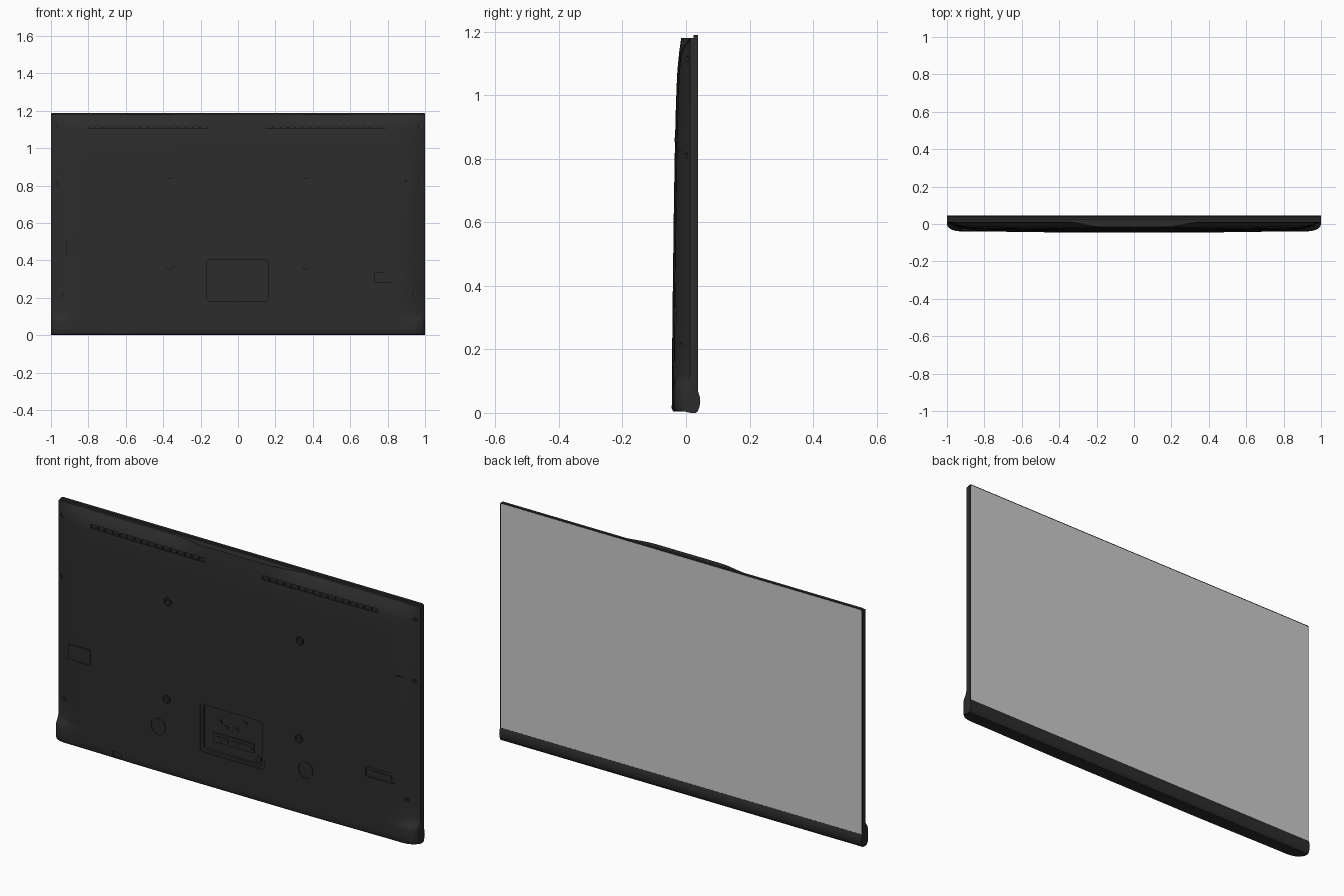
import bpy, bmesh, math
from mathutils import Matrix

if "Cube" in bpy.data.objects:
    bpy.data.objects.remove(bpy.data.objects["Cube"])

black = bpy.data.materials.new("black_plastic")
black.diffuse_color = (0.025, 0.025, 0.025, 1)
black.use_nodes = True
black.node_tree.nodes["Principled BSDF"].inputs["Base Color"].default_value = black.diffuse_color


def lerp(a, b, t):
    return a + (b - a) * t


def smooth(a, b, v):
    t = max(0, min(1, (v - a) / (b - a)))
    return t * t * (3 - 2 * t)


# Depth of the rear cover: centre profile, soft sides, square foot, top hump
PROFILE = [(0, -.045), (.2, -.0437), (.6, -.039), (.85, -.035), (1.0, -.031),
           (1.08, -.027), (1.14, -.021), (1.18, -.015)]


def back_y(x, z):
    for (z0, y0), (z1, y1) in zip(PROFILE, PROFILE[1:]):
        if z <= z1:
            y = lerp(y0, y1, (z - z0) / (z1 - z0))
            break
    y += .006 * smooth(.35, .95, abs(x))
    up = smooth(.075, .12, z)
    dx = 1 - abs(x)
    tl, tu = min(dx / .07, 1), min(dx / .16, 1)
    low = lerp(0, y, math.sqrt(1 - (1 - tl) ** 2))
    high = lerp(.012, y, 1 - (1 - tu) ** 2)
    y = lerp(low, high, up)
    tz = min(max(1.18 - z, 0) / .07, 1)
    edge = lerp(.012, y, 1 - (1 - tz) ** 2)
    hump = 1 - smooth(.18, .36, abs(x))
    y = lerp(edge, y, hump)
    return y + .004 * (1 - smooth(.005, .014, z))


def finish(name, bm, mat=black, angle=30):
    bmesh.ops.recalc_face_normals(bm, faces=bm.faces)
    me = bpy.data.meshes.new(name)
    bm.to_mesh(me)
    bm.free()
    ob = bpy.data.objects.new(name, me)
    bpy.context.collection.objects.link(ob)
    if mat:
        me.materials.append(mat)
    shade(ob, angle)
    return ob


def shade(ob, angle=30):
    bpy.ops.object.select_all(action='DESELECT')
    ob.select_set(True)
    bpy.context.view_layer.objects.active = ob
    bpy.ops.object.shade_smooth_by_angle(angle=math.radians(angle))


def add_box(bm, x0, x1, y0, y1, z0, z1, r=0):
    m = Matrix.Translation(((x0 + x1) / 2, (y0 + y1) / 2, (z0 + z1) / 2))
    m = m @ Matrix.Diagonal((x1 - x0, y1 - y0, z1 - z0, 1))
    vs = bmesh.ops.create_cube(bm, size=1, matrix=m)['verts']
    if r:
        es = {e for v in vs for e in v.link_edges
              if abs(e.verts[0].co.y - e.verts[1].co.y) > 1e-5}
        bmesh.ops.bevel(bm, geom=list(es), offset=r, segments=4, affect='EDGES', profile=.5)


def add_disc(bm, x, z, r, y0, y1, n=32):
    m = Matrix.Translation((x, (y0 + y1) / 2, z)) @ Matrix.Rotation(math.pi / 2, 4, 'X')
    bmesh.ops.create_cone(bm, cap_ends=True, segments=n, radius1=r, radius2=r,
                          depth=y1 - y0, matrix=m)


def cut(ob, bm):
    cutter = finish("cutter", bm, None)
    cutter.hide_render = True
    mod = ob.modifiers.new("cut", 'BOOLEAN')
    mod.operation, mod.solver, mod.object = 'DIFFERENCE', 'EXACT', cutter
    bpy.context.view_layer.objects.active = ob
    bpy.ops.object.modifier_apply(modifier=mod.name)
    bpy.data.objects.remove(cutter)


# Rear cover surface, closed at the front
half = [.1, .18, .22, .26, .3, .36, .45, .55, .65, .75, .84, .87, .9, .92, .935, .95,
        .965, .98, .99, .996, 1]
xs = [-x for x in reversed(half)] + [0] + half
zs = [.005, .009, .014, .04, .075, .085, .097, .108, .12, .2, .3, .4, .5, .6, .7, .8, .9,
      .97, 1.03, 1.08, 1.11, 1.125, 1.14, 1.153, 1.164, 1.172, 1.177, 1.18]
bm = bmesh.new()
grid = [[bm.verts.new((x, back_y(x, z), z)) for x in xs] for z in zs]
for a, b in zip(grid, grid[1:]):
    for i in range(len(xs) - 1):
        bm.faces.new((a[i], a[i + 1], b[i + 1], b[i]))
rim = [e for e in bm.edges if e.is_boundary]
ext = bmesh.ops.extrude_edge_only(bm, edges=rim)['geom']
for v in (g for g in ext if isinstance(g, bmesh.types.BMVert)):
    v.co.y = .026
bmesh.ops.holes_fill(bm, edges=[e for e in bm.edges if e.is_boundary], sides=0)
cover = finish("rear_cover", bm)

# Shallow cuts: vents, mounts, hatch, foot covers, grooves, bay step
MOUNTS = [(sx * .365, z) for sx in (-1, 1) for z in (.375, .86)]
FEET = [(-.41, .23), (.405, .23)]
SCREWS = [(sx * .975, z) for sx in (-1, 1) for z in (.81, 1.115)] + [(.945, .215), (-.945, .215)]
bm = bmesh.new()
for start in (-.8, .15):
    for i in range(16):
        x = start + i * .04
        y = back_y(x + .017, 1.115)
        add_box(bm, x, x + .034, y - .03, y + .008, 1.105, 1.125)
for x, z in MOUNTS:
    add_disc(bm, x, z, .021, -.08, back_y(x, z) + .008)
for x, z in FEET:
    add_disc(bm, x, z, .041, -.08, back_y(x, z) + .004, 48)
for x, z in SCREWS:
    add_disc(bm, x, z, .009, -.08, back_y(x, z) + .008, 16)
add_box(bm, -.92, -.79, -.08, back_y(-.855, .46) + .006, .427, .505, .006)
add_box(bm, .73, .89, -.08, back_y(.8, .31) + .008, .285, .335, .008)
add_box(bm, .89, .98, -.08, back_y(.93, .8) + .002, .822, .827)
add_box(bm, -.665, -.615, -.08, back_y(-.64, .03) + .006, .012, .038, .01)
add_box(bm, -.18, .175, -.08, back_y(0, .3) + .004, .168, .418, .015)
cut(cover, bm)

# Deep connector bay inside the step
bay = back_y(0, .3) + .016
bm = bmesh.new()
add_box(bm, -.165, .16, -.08, bay, .183, .403, .01)
cut(cover, bm)
shade(cover)

# Lids that leave a thin gap in their recess
bm = bmesh.new()
add_box(bm, -.916, -.794, back_y(-.855, .46) + .001, -.01, .431, .501, .004)
finish("hatch_lid", bm)
bm = bmesh.new()
for x, z in FEET:
    add_disc(bm, x, z, .038, back_y(x, z), -.02, 48)
finish("foot_hole_covers", bm)

# Wall mount bushings and small screws
bm = bmesh.new()
for x, z in MOUNTS:
    y = back_y(x, z)
    add_disc(bm, x, z, .015, y + .001, y + .02, 24)
    add_disc(bm, x, z, .007, y - .001, y + .01, 6)
for x, z in SCREWS:
    add_disc(bm, x, z, .006, back_y(x, z) + .003, back_y(x, z) + .012, 12)
finish("mount_bushings_and_screws", bm)

# Connector strip, sockets and cable clip in the bay
bm = bmesh.new()
add_box(bm, -.115, .11, bay - .006, bay + .004, .23, .275, .003)
for x, w in ((-.1, .03), (-.06, .03), (-.015, .04), (.035, .025), (.07, .03)):
    add_box(bm, x, x + w, bay - .009, bay, .242, .262, .003)
for x, z in ((-.08, .335), (-.045, .315), (.01, .32), (.055, .365)):
    add_box(bm, x - .012, x + .012, bay - .005, bay + .004, z - .008, z + .008, .003)
add_disc(bm, .135, .207, .014, bay - .008, bay + .004, 24)
finish("connector_strip", bm)

# Control nub in the right notch
bm = bmesh.new()
add_box(bm, .75, .87, back_y(.8, .31) + .004, 0, .297, .318, .005)
finish("control_nub", bm)

# Thin frame around the display
bm = bmesh.new()
add_box(bm, -1, 1, .024, .0375, .04, 1.189, .008)
finish("display_frame", bm)

# Display panel
bm = bmesh.new()
add_box(bm, -.995, .995, .03, .0385, .055, 1.184, .006)
finish("display", bm, None)

# Rounded lower bar under the display
bm = bmesh.new()
bar = [(0, .003), (.015, 0), (.031, 0), (.037, .005), (.042, .018), (.045, .035),
       (.043, .052), (.039, .065), (0, .065)]
vs = [bm.verts.new((-1, y, z)) for y, z in bar]
face = bm.faces.new(vs)
ext = bmesh.ops.extrude_face_region(bm, geom=[face])['geom']
bmesh.ops.translate(bm, vec=(2, 0, 0), verts=[g for g in ext if isinstance(g, bmesh.types.BMVert)])
finish("lower_bar", bm)
